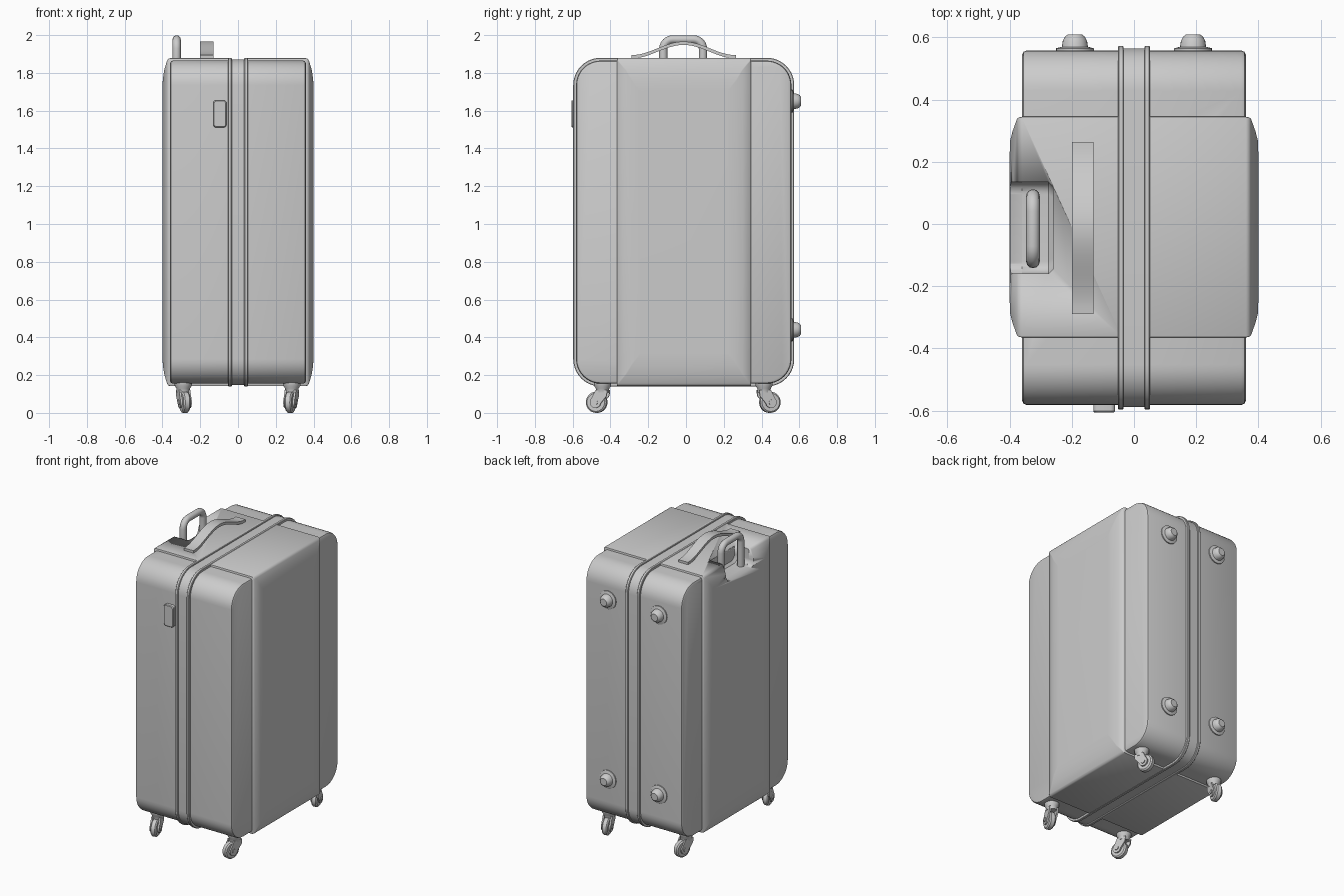
import bpy, bmesh, math
from mathutils import Vector, Matrix

if "Cube" in bpy.data.objects:
    bpy.data.objects.remove(bpy.data.objects["Cube"])

YC, ZC = -0.012, 1.01          # centre of the case in y and z


def finish(bm, name, angle=32):
    bmesh.ops.recalc_face_normals(bm, faces=bm.faces)
    me = bpy.data.meshes.new(name)
    bm.to_mesh(me)
    bm.free()
    ob = bpy.data.objects.new(name, me)
    bpy.context.collection.objects.link(ob)
    bpy.ops.object.select_all(action='DESELECT')
    ob.select_set(True)
    bpy.context.view_layer.objects.active = ob
    bpy.ops.object.shade_smooth_by_angle(angle=math.radians(angle))
    return ob


def rounded(cy, cz, hy, hz, r, n=10):
    """Rounded rectangle as (y, z) points."""
    pts = []
    for q, (sy, sz) in enumerate([(1, 1), (-1, 1), (-1, -1), (1, -1)]):
        for i in range(n + 1):
            a = math.pi / 2 * (q + i / n)
            pts.append((cy + sy * (hy - r) + r * math.cos(a),
                        cz + sz * (hz - r) + r * math.sin(a)))
    return pts


def loft(bm, loops, closed=False):
    """Skin (x, outline) loops; cap the ends or close into a ring."""
    rows = [[bm.verts.new((x, y, z)) for y, z in pts] for x, pts in loops]
    pairs = list(zip(rows, rows[1:])) + ([(rows[-1], rows[0])] if closed else [])
    for a, b in pairs:
        for i in range(len(a)):
            j = (i + 1) % len(a)
            bm.faces.new((a[i], a[j], b[j], b[i]))
    if not closed:
        bm.faces.new(rows[0])
        bm.faces.new(rows[-1])
    return [v for r in rows for v in r]


def lathe(bm, profile, seg, mat):
    """Turn (radius, height) points round local z, then place with mat."""
    rows = [[bm.verts.new(mat @ Vector((r * math.cos(2 * math.pi * k / seg),
                                        r * math.sin(2 * math.pi * k / seg), h)))
             for k in range(seg)] for r, h in profile]
    for a, b in zip(rows, rows[1:]):
        for i in range(seg):
            j = (i + 1) % seg
            bm.faces.new((a[i], a[j], b[j], b[i]))
    bm.faces.new(rows[0])
    bm.faces.new(rows[-1])
    return [v for r in rows for v in r]


def box(d):
    return rounded(YC, ZC, 0.57 - d, 0.855 - d, 0.13 - d)


# Main shell
bm = bmesh.new()
half = [(0.345, 0), (0.355, 0.004), (0.36, 0.014)]
loft(bm, [(-x, box(d)) for x, d in reversed(half)] + [(x, box(d)) for x, d in half])
shell = finish(bm, "case_shell")


# Raised, slightly bulged panels wrapping each half
def panel(dy, dz):
    return rounded(-0.01, ZC, 0.355 - dy, 0.868 - dz, 0.004, 2)


panels = []
for side, name in ((-1, "left_panel"), (1, "right_panel")):
    bm = bmesh.new()
    loft(bm, [(side * x, panel(dy, dz)) for x, dy, dz in
              ((0.04, 0, 0), (0.36, 0, 0), (0.37, 0.002, 0.004), (0.376, 0.006, 0.014),
               (0.39, 0.045, 0.06), (0.398, 0.075, 0.11), (0.4, 0.12, 0.17))])
    panels.append(finish(bm, name, 40))

# Recess for the pull handle
bm = bmesh.new()
loft(bm, [(-0.5, rounded(-0.0125, 1.93, 0.1475, 0.17, 0.04)),
          (-0.275, rounded(-0.0125, 1.93, 0.1475, 0.17, 0.04)),
          (-0.26, rounded(-0.0125, 1.93, 0.1325, 0.155, 0.035))])
cutter = finish(bm, "recess_cutter")
cutter.hide_render = True
for ob in (shell, panels[0]):
    mod = ob.modifiers.new("recess", 'BOOLEAN')
    mod.operation, mod.object, mod.solver = 'DIFFERENCE', cutter, 'EXACT'
    bpy.context.view_layer.objects.active = ob
    bpy.ops.object.modifier_apply(modifier=mod.name)
bpy.data.objects.remove(cutter)

# Seam ribs and the zip band between them


def ring(bm, x0, x1, grow):
    out = rounded(YC, ZC, 0.57 + grow, 0.855 + grow, 0.13 + grow)
    bev = rounded(YC, ZC, 0.567 + grow, 0.852 + grow, 0.127 + grow)
    inn = rounded(YC, ZC, 0.565, 0.85, 0.125)
    loft(bm, [(x0, inn), (x0, bev), (x0 + 0.003, out), (x1 - 0.003, out),
              (x1, bev), (x1, inn)], True)


bm = bmesh.new()
ring(bm, 0.033, 0.052, 0.015)
ring(bm, -0.052, -0.033, 0.015)
finish(bm, "seam_ribs")
bm = bmesh.new()
ring(bm, -0.036, 0.036, 0.007)
finish(bm, "zip_band")

# Arched carry strap on top
bm = bmesh.new()
ts = [i / 12 - 1 for i in range(25)]
arch = [(-0.0125 + 0.277 * t, 1.876 + 0.036 * (1 + math.cos(math.pi * t))) for t in ts]
loft(bm, [(x, [(y, z + 0.018) for y, z in arch] + [(y, z) for y, z in reversed(arch)])
          for x in (-0.2, -0.13)])
finish(bm, "carry_strap")

# Pull handle: swept tube bent into a U
path = [(-0.12, 1.755), (-0.12, 1.88)]
for c, a0 in ((-0.07, 180), (0.04, 90)):
    path += [(c + 0.05 * math.cos(math.radians(a0 - 15 * i)),
              1.927 + 0.05 * math.sin(math.radians(a0 - 15 * i))) for i in range(7)]
path += [(0.09, 1.88), (0.09, 1.755)]
cu = bpy.data.curves.new("pull_handle", 'CURVE')
cu.dimensions = '3D'
cu.bevel_depth, cu.bevel_resolution = 0.022, 4
sp = cu.splines.new('POLY')
sp.points.add(len(path) - 1)
for p, (y, z) in zip(sp.points, path):
    p.co = (-0.325, y, z, 1)
bpy.context.collection.objects.link(bpy.data.objects.new("pull_handle", cu))

# Lock plate on the front
bm = bmesh.new()
verts = loft(bm, [(x, rounded(0, 0, 0.035 - d, 0.072 - d, 0.015, 5))
                  for x, d in ((0, 0), (0.025, 0), (0.03, 0.004))])
for v in verts:
    v.co = Vector((v.co.y - 0.096, -0.577 - v.co.x, v.co.z + 1.583))
finish(bm, "lock_plate")

# Studs to lay the case on its back
bm = bmesh.new()
for x in (-0.19, 0.19):
    for z in (0.44, 1.65):
        lathe(bm, [(0.061, 0), (0.061, 0.008), (0.042, 0.013), (0.039, 0.032),
                   (0.033, 0.044), (0.024, 0.052)], 24,
              Matrix.Translation((x, 0.557, z)) @ Matrix.Rotation(-math.pi / 2, 4, 'X'))
finish(bm, "back_studs")


# Swivel casters, trailing outward in y
def caster(name, x, y, yaw):
    bm = bmesh.new()
    off, zw = 0.032, 0.056
    lathe(bm, [(0.046, 0.16), (0.045, 0.143), (0.036, 0.13), (0.034, 0.108)], 20,
          Matrix.Identity(4))
    turn = Matrix.Translation((0, off, zw)) @ Matrix.Rotation(math.pi / 2, 4, 'Y')
    lathe(bm, [(0.03, -0.019), (0.048, -0.019), (0.056, -0.012), (0.056, 0.012),
               (0.048, 0.019), (0.03, 0.019)], 28, turn)
    lathe(bm, [(0.014, -0.036), (0.014, 0.036)], 14, turn)
    arm = [(0.03, 0.122), (-0.034, 0.122), (-0.03, 0.09)]
    arm += [(off + 0.03 * math.cos(math.radians(a)), zw + 0.03 * math.sin(math.radians(a)))
            for a in range(190, 411, 20)]
    for s in (-1, 1):
        loft(bm, [(s * 0.021, arm), (s * 0.031, arm)])
    bm.transform(Matrix.Translation((x, y, 0)) @ Matrix.Rotation(math.radians(yaw), 4, 'Z'))
    finish(bm, name)


caster("front_left_caster", -0.29, -0.442, 195)
caster("front_right_caster", 0.285, -0.442, 165)
caster("back_left_caster", -0.29, 0.413, -15)
caster("back_right_caster", 0.285, 0.413, 15)
